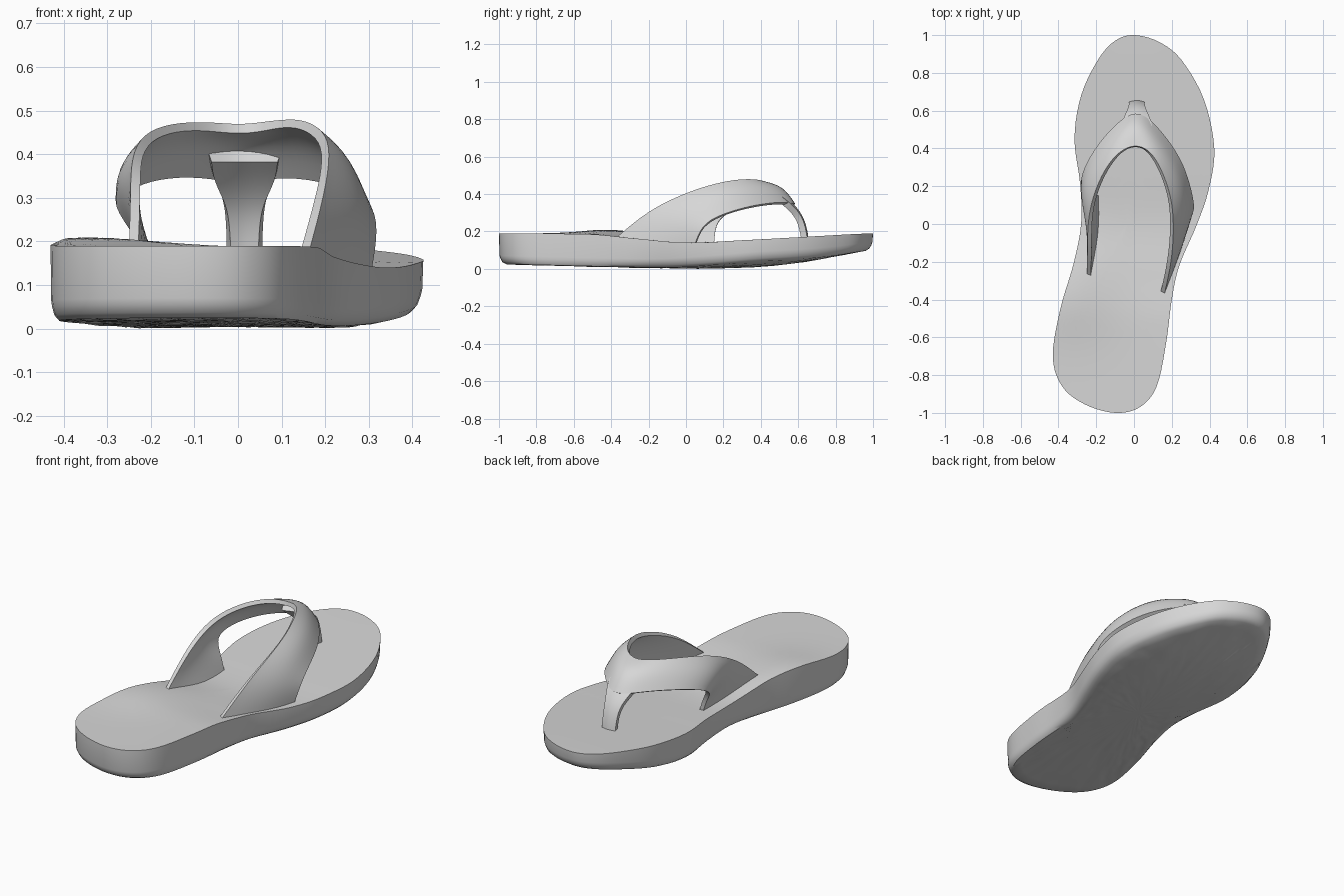
import bpy, math, random
from mathutils import Vector

if "Cube" in bpy.data.objects:
    bpy.data.objects.remove(bpy.data.objects["Cube"])

random.seed(4)
grey = bpy.data.materials.new("light grey rubber")
grey.diffuse_color = (0.68, 0.68, 0.68, 1)
grey.use_nodes = True
grey.node_tree.nodes["Principled BSDF"].inputs["Base Color"].default_value = grey.diffuse_color


def make(name, verts, faces):
    me = bpy.data.meshes.new(name)
    me.from_pydata(verts, [], faces)
    me.materials.append(grey)
    ob = bpy.data.objects.new(name, me)
    bpy.context.collection.objects.link(ob)
    return ob


def finish(ob, angle):
    bpy.ops.object.select_all(action='DESELECT')
    ob.select_set(True)
    bpy.context.view_layer.objects.active = ob
    for m in list(ob.modifiers):
        bpy.ops.object.modifier_apply(modifier=m.name)
    bpy.ops.object.shade_smooth_by_angle(angle=math.radians(angle))


def spline(a, b, c, d, t):
    return 0.5 * (2 * b + (c - a) * t + (2 * a - 5 * b + 4 * c - d) * t * t
                  + (3 * b - a - 3 * c + d) * t ** 3)


def profile(keys, y):
    """Smooth height through (y, z) keys."""
    y = min(max(y, keys[0][0]), keys[-1][0])
    for i in range(len(keys) - 1):
        if y <= keys[i + 1][0]:
            (y0, z0), (y1, z1) = keys[i], keys[i + 1]
            za = keys[max(i - 1, 0)][1]
            zd = keys[min(i + 2, len(keys) - 1)][1]
            return spline(za, z0, z1, zd, (y - y0) / (y1 - y0))


# Sole: closed outline, footbed and underside heights
outline = [Vector(p) for p in [
    (0, 1), (.13, .965), (.25, .87), (.37, .66), (.425, .40), (.395, .18), (.33, -.01),
    (.24, -.22), (.20, -.40), (.17, -.63), (.12, -.86), (.03, -.97), (-.10, -1),
    (-.26, -.955), (-.38, -.86), (-.43, -.70), (-.39, -.45), (-.32, -.21),
    (-.28, 0), (-.285, .21), (-.315, .45), (-.28, .68), (-.19, .87), (-.10, .97)]]
top_keys = [(-1, .19), (-.5, .185), (-.3, .165), (0, .14), (.3, .153), (.65, .172), (1, .19)]
low_keys = [(-1, .025), (-.4, .012), (0, .004), (.3, .008), (.6, .035), (1, .10)]


def top_z(x, y):
    arch = math.exp(-((x + .34) ** 2 + (y + .33) ** 2) / .06)
    return profile(top_keys, y) + .035 * arch


def low_z(x, y):
    return profile(low_keys, y) + .7 * max(0, x - .2) ** 2   # outer toe edge lifts


n, sub = len(outline), 5
loop = [spline(outline[i - 1], outline[i], outline[(i + 1) % n], outline[(i + 2) % n], k / sub)
        for i in range(n) for k in range(sub)]
N, centre, RINGS = len(loop), Vector((-.03, 0)), 14
verts, faces = [], []


def ring(scale, inset, height):
    for p in loop:
        d = p - centre
        q = centre + d * scale * (1 - inset / d.length)
        verts.append((q.x, q.y, height(q.x, q.y)))


for i in range(1, RINGS + 1):                       # underside, slightly pebbled
    rough = .004 * i / RINGS if i < RINGS else 0
    ring(i / RINGS, .04, lambda x, y: low_z(x, y) + random.uniform(-rough, rough))
ring(1, .018, lambda x, y: low_z(x, y) + .012)      # rounded lower edge and side wall
ring(1, .008, lambda x, y: low_z(x, y) + .03)
ring(1, .003, lambda x, y: low_z(x, y) + .045)
for i in range(RINGS, 0, -1):                       # footbed
    ring(i / RINGS, 0, top_z)
rows = len(verts) // N
for r in range(rows - 1):
    for k in range(N):
        a, b = r * N + k, r * N + (k + 1) % N
        faces.append((a, b, b + N, a + N))
verts += [(centre.x, centre.y, low_z(*centre)), (centre.x, centre.y, top_z(*centre))]
for k in range(N):
    k2 = (k + 1) % N
    faces.append((k2, k, rows * N))
    faces.append(((rows - 1) * N + k, (rows - 1) * N + k2, rows * N + 1))
sole = make("sole", verts, faces)
finish(sole, 40)


# Straps: curved sheets given a thickness
def sheet(name, columns, thickness):
    w = len(columns[0])
    v = [p for col in columns for p in col]
    f = [(c * w + r, c * w + r + 1, (c + 1) * w + r + 1, (c + 1) * w + r)
         for c in range(len(columns) - 1) for r in range(w - 1)]
    ob = make(name, v, f)
    s = ob.modifiers.new("smooth", 'SUBSURF')
    s.levels = s.render_levels = 2
    s.boundary_smooth = 'PRESERVE_CORNERS'
    t = ob.modifiers.new("thickness", 'SOLIDIFY')
    t.thickness, t.offset = thickness, 0
    finish(ob, 50)
    return ob


# Each column: back/upper edge, middle, front/lower edge
left = [
    [(-.24, -.29, .17), (-.195, -.06, .14), (-.195, .15, .13)],
    [(-.235, -.13, .312), (-.24, .02, .27), (-.225, .155, .22)],
    [(-.235, .02, .392), (-.28, .11, .345), (-.28, .19, .285)],
    [(-.21, .15, .44), (-.255, .22, .395), (-.26, .29, .325)],
    [(-.15, .29, .463), (-.18, .35, .42), (-.19, .41, .35)],
    [(-.07, .39, .465), (-.085, .47, .435), (-.095, .52, .355)]]
middle = [[(.01, .42, .455), (.01, .535, .435), (.01, .60, .335)]]
right = [
    [(.08, .39, .468), (.09, .47, .435), (.10, .53, .355)],
    [(.14, .29, .474), (.18, .35, .43), (.19, .42, .345)],
    [(.19, .15, .448), (.24, .22, .41), (.255, .31, .325)],
    [(.205, .00, .40), (.27, .09, .36), (.295, .18, .285)],
    [(.19, -.20, .31), (.27, -.05, .26), (.313, .085, .23)],
    [(.15, -.37, .165), (.24, -.14, .13), (.295, .05, .13)]]
sheet("strap", left + middle + right, .022)

# Toe post: y, z, half width, edge sweep; grows out of the strap and tapers into the sole
post = [(.51, .395, .08, .035), (.56, .35, .075, .025), (.602, .295, .045, .01),
        (.627, .24, .038, .01), (.64, .18, .036, .01), (.645, .13, .036, .01)]
sheet("toe_post", [[(.015 - h, y - b, z), (.015, y, z), (.015 + h, y - b, z)]
                   for y, z, h, b in post], .034)
